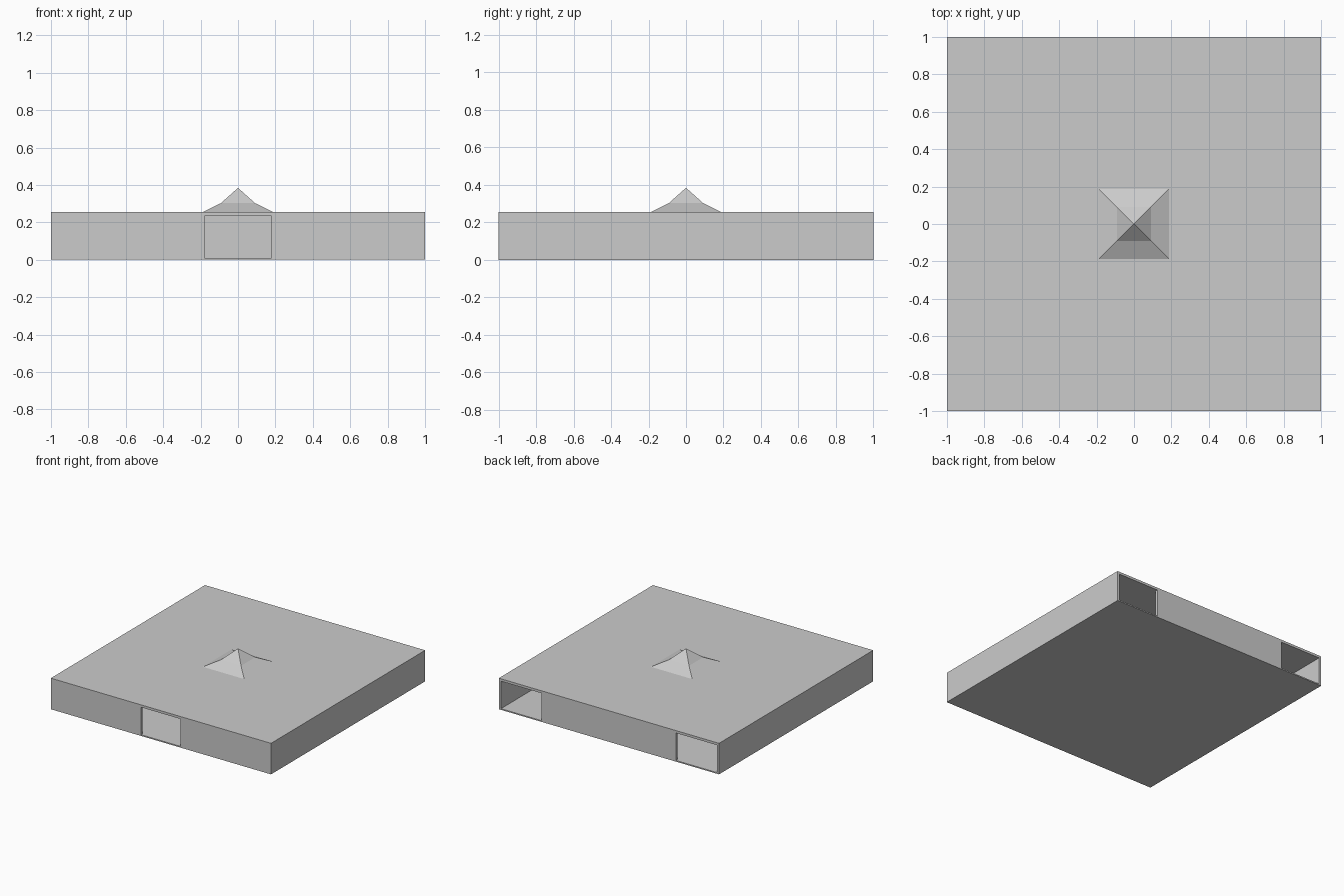
import bpy, bmesh

if "Cube" in bpy.data.objects:
    bpy.data.objects.remove(bpy.data.objects["Cube"])

T = 0.02            # wall thickness
FLOOR, CEIL, TOP = 0.01, 0.235, 0.255
DOOR = 0.18         # half width of the front doorway


def finish(name, bm):
    bmesh.ops.recalc_face_normals(bm, faces=bm.faces)
    mesh = bpy.data.meshes.new(name)
    bm.to_mesh(mesh)
    bm.free()
    obj = bpy.data.objects.new(name, mesh)
    bpy.context.collection.objects.link(obj)
    return obj


def box(name, x0, x1, y0, y1, z0, z1):
    bm = bmesh.new()
    bmesh.ops.create_cube(bm, size=1)
    for v in bm.verts:
        v.co.x = x0 if v.co.x < 0 else x1
        v.co.y = y0 if v.co.y < 0 else y1
        v.co.z = z0 if v.co.z < 0 else z1
    return finish(name, bm)


# Floor slab
box("floor", -1, 1, -1, 1, 0, FLOOR)

# Side walls, and the front wall split by its central doorway
for side, s in (("left", -1), ("right", 1)):
    box(side + "_wall", *sorted((s, s * (1 - T))), -1, 1, FLOOR, CEIL)
    box(side + "_front_wall", *sorted((s * DOOR, s * (1 - T))), -1, -1 + T, FLOOR, CEIL)

# Back wall, leaving a doorway at each end
box("back_wall", -0.61, 0.61, 1 - T, 1, FLOOR, CEIL)

# Roof slab whose top is inset and drawn up into a flared four-sided peak
bm = bmesh.new()
rings = []
for r, z in ((1, CEIL), (1, TOP), (0.188, TOP), (0.092, 0.302)):
    rings.append([bm.verts.new((sx * r, sy * r, z))
                  for sx, sy in ((-1, -1), (1, -1), (1, 1), (-1, 1))])
apex = bm.verts.new((0, 0, 0.384))
bm.faces.new(rings[0])
for i in range(4):
    j = (i + 1) % 4
    for a, b in zip(rings, rings[1:]):
        bm.faces.new((a[i], a[j], b[j], b[i]))
    bm.faces.new((rings[-1][i], rings[-1][j], apex))
finish("roof", bm)
